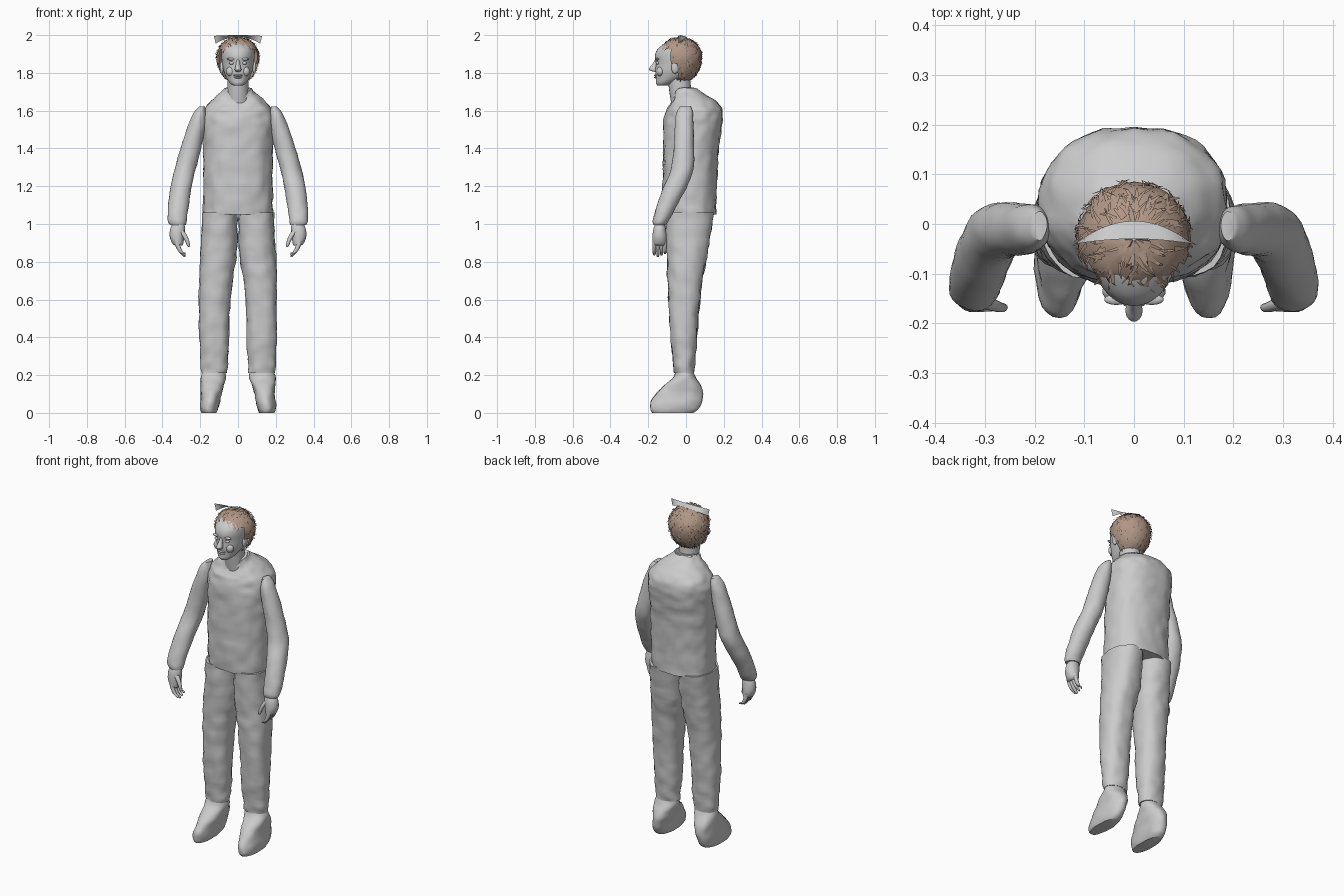
import bpy, bmesh, math, random
from mathutils import Vector, noise

random.seed(4)
if "Cube" in bpy.data.objects:
    bpy.data.objects.remove(bpy.data.objects["Cube"], do_unlink=True)


def material(name, r, g, b):
    m = bpy.data.materials.new(name)
    m.use_nodes = True
    m.diffuse_color = (r, g, b, 1)
    m.node_tree.nodes["Principled BSDF"].inputs["Base Color"].default_value = (r, g, b, 1)
    return m


GREY = material("plain grey", 0.6, 0.6, 0.6)
BROWN = material("hair brown", 0.44, 0.31, 0.24)


def finish(bm, name, mat, angle=50):
    bmesh.ops.recalc_face_normals(bm, faces=bm.faces)
    me = bpy.data.meshes.new(name)
    bm.to_mesh(me)
    bm.free()
    me.materials.append(mat)
    me.shade_smooth()
    me.set_sharp_from_angle(angle=math.radians(angle))
    ob = bpy.data.objects.new(name, me)
    bpy.context.collection.objects.link(ob)
    return ob


def spline(a, b, c, d, t):
    """Catmull-Rom blend of four section tuples."""
    return [0.5 * (2 * q + (r - p) * t + (2 * p - 5 * q + 4 * r - s) * t * t
                   + (3 * q - p - 3 * r + s) * t ** 3) for p, q, r, s in zip(a, b, c, d)]


def loft(name, sections, side=1, n=20, steps=4, power=2.0, bump=0.0, dip=0.0, mat=GREY):
    """Skin horizontal rings given as (x, y, z, half width, half depth)."""
    s = [sections[0]] + sections + [sections[-1]]
    rows = [spline(*s[i:i + 4], k / steps) for i in range(len(sections) - 1) for k in range(steps)]
    rows.append(sections[-1])
    top = max(r[2] for r in rows)
    bm = bmesh.new()
    rings = []
    for x, y, z, rx, ry in rows:
        ring = []
        for i in range(n):
            a = math.tau * i / n
            c, q = math.cos(a), math.sin(a)
            px = x + rx * math.copysign(abs(c) ** (2 / power), c)
            py = y + ry * math.copysign(abs(q) ** (2 / power), q)
            # neckline droops at the front near the top
            pz = z - dip * max(0, -q) ** 3 * max(0, 1 - (top - z) * 9)
            p = Vector((px * side, py, pz))
            p += Vector((c * side, q, 0)) * noise.noise(p * 22) * bump
            ring.append(bm.verts.new(p))
        rings.append(ring)
    for r0, r1 in zip(rings, rings[1:]):
        for i in range(n):
            j = (i + 1) % n
            bm.faces.new((r0[i], r0[j], r1[j], r1[i]))
    bm.faces.new(rings[0])
    bm.faces.new(rings[-1])
    return finish(bm, name, mat)


def ball(name, loc, size, mat=GREY):
    bm = bmesh.new()
    bmesh.ops.create_uvsphere(bm, u_segments=14, v_segments=8, radius=1)
    bmesh.ops.scale(bm, vec=size, verts=bm.verts)
    bmesh.ops.translate(bm, vec=loc, verts=bm.verts)
    return finish(bm, name, mat)


# Jacket body with sloping shoulders and drooping neckline
loft("jacket", [
    (0, .02, 1.05, .183, .138), (0, .02, 1.2, .183, .143), (0, .025, 1.38, .184, .147),
    (0, .036, 1.52, .188, .155), (0, .043, 1.59, .184, .15), (0, .04, 1.64, .152, .13),
    (0, .015, 1.685, .105, .09), (0, -.01, 1.72, .072, .06)],
    n=48, steps=6, power=2.35, bump=.009, dip=.06)

# Collar trim and neck
loft("collar", [(0, -.01, 1.69, .08, .068), (0, -.012, 1.712, .072, .062),
                (0, -.015, 1.722, .064, .056)], n=32, dip=.05)
loft("neck", [(0, -.02, 1.62, .062, .055), (0, -.03, 1.7, .056, .058),
              (0, -.04, 1.8, .056, .06)], n=24)

for side, label in ((1, "left"), (-1, "right")):
    # Trouser leg
    loft(label + "_trouser_leg", [
        (.097, .02, 1.06, .093, .128), (.098, .012, .94, .096, .118),
        (.105, .005, .82, .096, .105), (.117, -.005, .7, .088, .092),
        (.124, -.01, .55, .081, .08), (.126, -.012, .4, .08, .07),
        (.125, -.01, .28, .074, .058), (.125, -.01, .21, .069, .052)],
        side, n=28, steps=5, power=2.3, bump=.008)
    # Shoe with a broad toe and a narrow sole
    loft(label + "_shoe", [
        (.125, -.01, .235, .058, .04), (.13, -.008, .19, .068, .058),
        (.137, -.018, .145, .063, .098), (.142, -.034, .1, .054, .125),
        (.148, -.052, .055, .052, .135), (.152, -.062, .02, .048, .128),
        (.153, -.07, 0, .04, .11)], side, n=28, power=2.2, bump=.006)
    # Sleeve bending forward at the elbow
    loft(label + "_sleeve", [
        (.19, -.005, 1.622, .014, .03), (.203, -.007, 1.585, .034, .044),
        (.218, -.01, 1.52, .047, .05), (.25, -.012, 1.4, .055, .054),
        (.28, -.02, 1.29, .056, .06), (.302, -.06, 1.19, .056, .062),
        (.316, -.105, 1.09, .054, .052), (.321, -.132, 1.02, .05, .042),
        (.318, -.138, .995, .043, .034)], side, n=24, bump=.004)
    # Hand
    loft(label + "_palm", [
        (.316, -.138, 1.0, .032, .026), (.32, -.14, .97, .04, .034),
        (.323, -.14, .93, .038, .038), (.318, -.14, .895, .028, .036),
        (.312, -.14, .885, .016, .028)], side, n=18)
    for i in range(4):
        y = -.168 + i * .019
        tip = .825 + .008 * abs(i - 1)
        loft(label + "_finger_%d" % (i + 1), [
            (.325, y, .915, .013, .01), (.319, y, .885, .013, .01),
            (.303, y, .853, .011, .009), (.287, y, tip + .008, .009, .008),
            (.282, y, tip, .004, .004)], side, n=10, steps=3)
    loft(label + "_thumb", [
        (.305, -.155, .965, .018, .014), (.284, -.163, .94, .014, .012),
        (.269, -.168, .91, .011, .01), (.262, -.168, .885, .008, .008),
        (.26, -.168, .879, .003, .003)], side, n=10, steps=3)
    # Ear, eye, brow and cheek
    ball(label + "_ear", (side * .086, -.058, 1.828), (.011, .02, .033))
    ball(label + "_eye", (side * .034, -.151, 1.852), (.015, .009, .008))
    ball(label + "_brow", (side * .036, -.152, 1.873), (.024, .011, .007))
    ball(label + "_cheek", (side * .038, -.136, 1.808), (.026, .02, .026))

# Head, from chin to crown
loft("head", [
    (0, -.125, 1.732, .022, .026), (0, -.112, 1.745, .042, .046),
    (0, -.082, 1.775, .062, .078), (0, -.063, 1.81, .076, .1),
    (0, -.05, 1.85, .084, .111), (0, -.047, 1.89, .088, .118),
    (0, -.045, 1.925, .087, .106), (0, -.038, 1.955, .07, .076),
    (0, -.035, 1.972, .03, .035)], n=32)
loft("nose", [
    (0, -.154, 1.87, .008, .01), (0, -.164, 1.845, .011, .016),
    (0, -.174, 1.822, .017, .023), (0, -.17, 1.811, .016, .018),
    (0, -.16, 1.806, .008, .008)], n=14)
for name, z, w in (("upper_lip", 1.787, .026), ("lower_lip", 1.776, .021)):
    ball(name, (0, -.157, z), (w, .012, .006))
ball("chin", (0, -.142, 1.75), (.024, .018, .016))


def scalp(a, h, lift=0.0):
    """Point on the hair surface at heading a and elevation h."""
    rz = .1 if h > 0 else .145
    w = math.cos(h)
    return Vector(((.112 + lift) * w * math.cos(a), -.03 + (.113 + lift) * w * math.sin(a),
                   1.888 + (rz + lift) * math.sin(h)))


def has_hair(p):
    forehead = p.y < -.045 and p.z < 1.925 and not (p.y > -.085 and p.z > 1.85)
    return p.z > 1.765 and not forehead


# Hair cap, cut away over the face
bm = bmesh.new()
cols, levels = 40, 22
grid = [[bm.verts.new(scalp(math.tau * i / cols, -1.3 + 2.84 * k / levels, random.uniform(-.002, .003)))
         for i in range(cols)] for k in range(levels + 1)]
for k in range(levels):
    for i in range(cols):
        j = (i + 1) % cols
        quad = (grid[k][i], grid[k][j], grid[k + 1][j], grid[k + 1][i])
        if has_hair(sum((v.co for v in quad), Vector()) / 4):
            bm.faces.new(quad)
bmesh.ops.delete(bm, geom=[v for v in bm.verts if not v.link_faces], context='VERTS')
finish(bm, "hair_cap", BROWN, 35)

# Loose flat locks lying over the cap
bm = bmesh.new()
for _ in range(330):
    a, h = random.uniform(0, math.tau), random.uniform(-.85, 1.35)
    if not has_hair(scalp(a, h)):
        continue
    turn = random.uniform(-.25, .25)
    wide = random.uniform(.02, .05) / max(.3, math.cos(h))
    rows = []
    for k in range(4):
        lift = .003 + .003 * k * random.random()
        hk = min(h - .09 * k, 1.4)
        rows.append([bm.verts.new(scalp(a + turn * k / 3 + s * wide * (1 - k / 4), hk, lift))
                     for s in (-1, 1)])
    for p, q in zip(rows, rows[1:]):
        bm.faces.new((p[0], p[1], q[1], q[0]))
finish(bm, "hair_locks", BROWN, 30)

# Thin curved band lying across the crown
bm = bmesh.new()
rows = []
for i in range(25):
    u = i / 12 - 1
    back = Vector((.118 * u, .006 - .046 * u * u, 1.99 - .035 * u * u))
    front = Vector((.128 * u, -.03 - .012 * u * u, 2.0 - .004 * u * u))
    rows.append((bm.verts.new(back), bm.verts.new(front)))
for p, q in zip(rows, rows[1:]):
    bm.faces.new((p[0], p[1], q[1], q[0]))
finish(bm, "crown_band", GREY)
